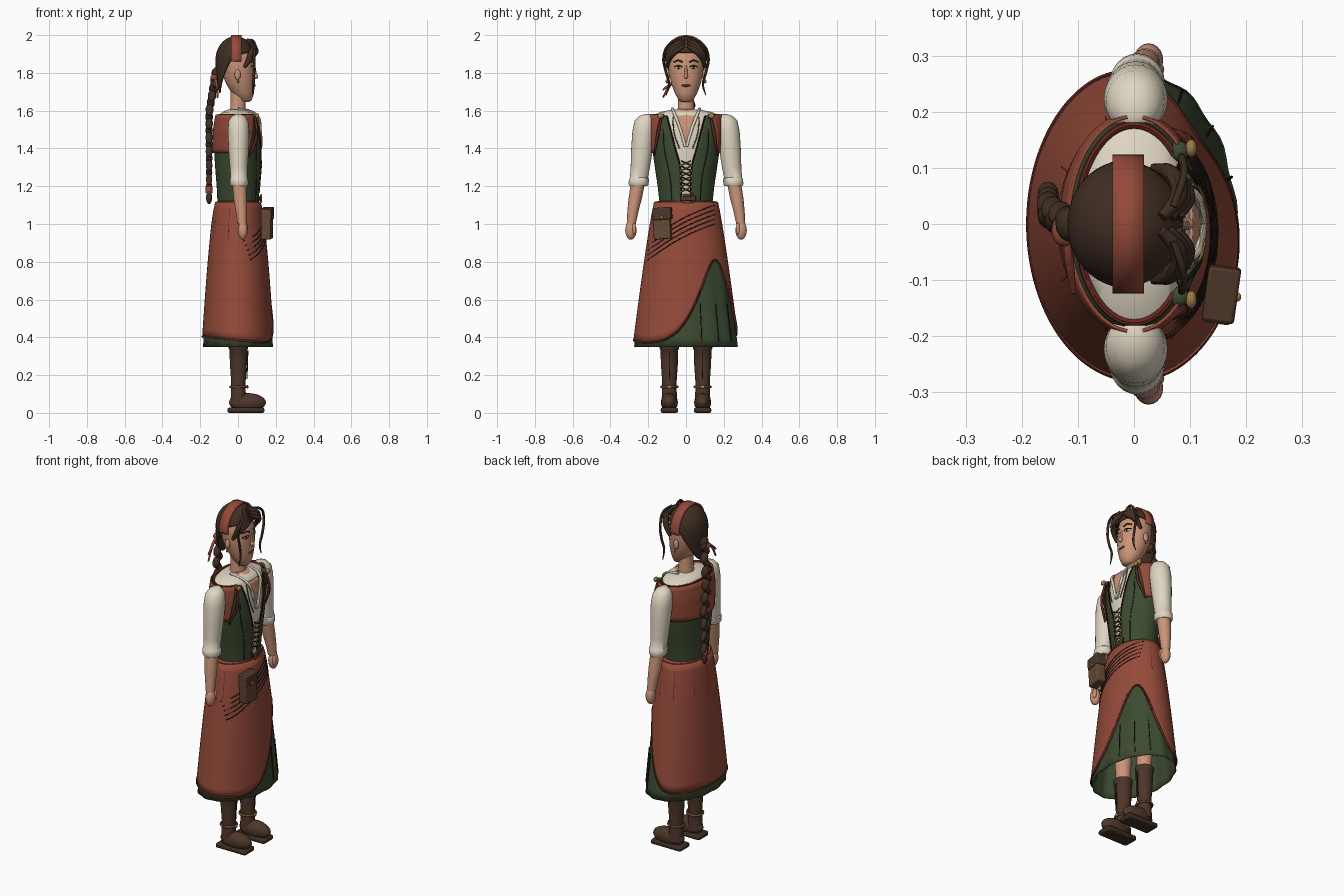
import bpy, bmesh, math
from math import sin, cos, pi, radians, exp, asin
from mathutils import Vector

cube = bpy.data.objects.get("Cube")
if cube:
    bpy.data.objects.remove(cube, do_unlink=True)

def material(name, *rgb):
    m = bpy.data.materials.new(name)
    m.use_nodes = True
    m.diffuse_color = (*rgb, 1)
    bsdf = m.node_tree.nodes["Principled BSDF"]
    bsdf.inputs["Base Color"].default_value = (*rgb, 1)
    bsdf.inputs["Roughness"].default_value = 0.8
    return m

RED = material("rust_red", .3, .07, .042)
WINE = material("dark_red", .12, .02, .015)
GREEN = material("forest_green", .045, .07, .03)
HAIR = material("dark_brown_hair", .05, .027, .016)
BOOT = material("boot_brown", .075, .037, .023)
LEATHER = material("pouch_leather", .13, .065, .035)
CREAM = material("cream_linen", .74, .67, .54)
SKIN = material("skin", .6, .3, .19)
GOLD = material("old_gold", .35, .22, .06)
DARK = material("near_black", .015, .01, .008)

def finish(ob, mat, angle=45):
    ob.data.materials.clear()
    ob.data.materials.append(mat)
    bpy.ops.object.select_all(action='DESELECT')
    ob.select_set(True)
    bpy.context.view_layer.objects.active = ob
    bpy.ops.object.shade_smooth_by_angle(angle=radians(angle))
    return ob

def from_bmesh(name, bm, mat):
    bmesh.ops.recalc_face_normals(bm, faces=bm.faces)
    me = bpy.data.meshes.new(name)
    bm.to_mesh(me)
    bm.free()
    ob = bpy.data.objects.new(name, me)
    bpy.context.collection.objects.link(ob)
    return finish(ob, mat)

def sheet(name, f, nu, nv, mat, closed=False, thick=.006):
    """Cloth-like surface f(u, v), both 0..1, with a little thickness."""
    bm = bmesh.new()
    rows = [[bm.verts.new(f(i / nu, j / nv)) for i in range(nu if closed else nu + 1)]
            for j in range(nv + 1)]
    for a, b in zip(rows, rows[1:]):
        for i in range(nu):
            k = (i + 1) % len(a)
            bm.faces.new((a[i], a[k], b[k], b[i]))
    ob = from_bmesh(name, bm, mat)
    mod = ob.modifiers.new("thickness", 'SOLIDIFY')
    mod.thickness, mod.offset = thick, 0
    return ob

def loft(name, rings, mat, n=24):
    """Closed body through horizontal ellipses (z, cx, cy, rx, ry)."""
    bm = bmesh.new()
    loops = [[bm.verts.new((cx + rx * cos(2 * pi * i / n), cy + ry * sin(2 * pi * i / n), z))
              for i in range(n)] for z, cx, cy, rx, ry in rings]
    for a, b in zip(loops, loops[1:]):
        for i in range(n):
            bm.faces.new((a[i], a[(i + 1) % n], b[(i + 1) % n], b[i]))
    bm.faces.new(loops[0])
    bm.faces.new(loops[-1])
    return from_bmesh(name, bm, mat)

def tube(name, pts, r, mat, taper=None, closed=False, smooth=True):
    cu = bpy.data.curves.new(name, 'CURVE')
    cu.dimensions, cu.bevel_depth, cu.bevel_resolution = '3D', r, 2
    cu.use_fill_caps, cu.resolution_u = True, 5
    sp = cu.splines.new('BEZIER' if smooth else 'POLY')
    nodes = sp.bezier_points if smooth else sp.points
    nodes.add(len(pts) - 1)
    for i, (node, p) in enumerate(zip(nodes, pts)):
        node.co = p if smooth else (*p, 1)
        node.radius = taper[i] if taper else 1
        if smooth:
            node.handle_left_type = node.handle_right_type = 'AUTO'
    sp.use_cyclic_u = closed
    ob = bpy.data.objects.new(name, cu)
    bpy.context.collection.objects.link(ob)
    bpy.ops.object.select_all(action='DESELECT')
    ob.select_set(True)
    bpy.context.view_layer.objects.active = ob
    bpy.ops.object.convert(target='MESH')
    return finish(bpy.context.object, mat)

def ball(name, loc, size, mat, rot=(0, 0, 0)):
    bpy.ops.mesh.primitive_uv_sphere_add(segments=20, ring_count=12, location=loc, rotation=rot)
    ob = bpy.context.object
    ob.name, ob.scale = name, size
    return finish(ob, mat)

def box(name, loc, size, mat, bevel=.006, rot=(0, 0, 0)):
    bpy.ops.mesh.primitive_cube_add(size=1, location=loc, rotation=rot)
    ob = bpy.context.object
    ob.name, ob.scale = name, size
    bpy.ops.object.transform_apply(location=False, rotation=False)
    mod = ob.modifiers.new("bevel", 'BEVEL')
    mod.width, mod.segments = bevel, 2
    return finish(ob, mat, 30)

def mix(a, b, t):
    return a + (b - a) * t

# Skirts: wide ellipse growing downwards, wrapped overskirt with a swept hem
def skirt(a, z, off=0):
    t = min(1, max(0, (1.12 - z) / .77))
    return ((.115 + .075 * t ** .65 + off) * cos(a), (.165 + .115 * t ** .85 + off) * sin(a), z)

def hem(a):
    d = math.degrees((a - radians(45) + pi) % (2 * pi) - pi)
    return .385 - .02 * cos(a) + .44 * exp(-(d / (34 if d > 0 else 40)) ** 2)

def under(u, v):
    a = 2 * pi * u
    return skirt(a, mix(1.1, .35, v), -.009 + .003 * v * sin(14 * a))

sheet("underskirt", under, 84, 16, GREEN, True, .004)
sheet("overskirt", lambda u, v: skirt(2 * pi * u, mix(1.115, hem(2 * pi * u), v)), 96, 18, RED, True)
tube("overskirt_hem", [skirt(a, hem(a)) for a in (2 * pi * i / 64 for i in range(64))], .006, WINE, closed=True)
loft("waistband", [(1.1, 0, 0, .115, .166), (1.118, 0, 0, .114, .164), (1.124, 0, 0, .1, .13)], RED, 48)

def on_skirt(y, z, off=.003):
    return skirt(asin(y / skirt(pi / 2, z)[1]), z, off)

for k in range(5):
    tube("wrap_fold", [on_skirt(mix(-.2, .15, i / 8), mix(.81, 1, i / 8) + .025 * k + .02 * sin(pi * i / 8))
                       for i in range(9)], .0028, DARK)
for deg in (75, 110, 150, 180, 210, 250, 285):
    tube("waist_pleat", [skirt(radians(deg), z, .001) for z in (1.08, 1.0, .92)], .0025, WINE)
for deg in (18, 40, 62):
    tube("underskirt_pleat", [skirt(radians(deg), z, -.005) for z in (.38, .48, .58)], .0025, DARK)

# Torso: blouse body, laced bodice and shoulder cape
TORSO = [(1.1, .103, .134), (1.2, .108, .145), (1.3, .116, .16), (1.4, .122, .174),
         (1.5, .118, .185), (1.575, .105, .18)]

def torso(a, z, off=0):
    for (z0, x0, y0), (z1, x1, y1) in zip(TORSO, TORSO[1:]):
        if z <= z1 or z1 == TORSO[-1][0]:
            t = (z - z0) / (z1 - z0)
            return ((mix(x0, x1, t) + off) * cos(a), (mix(y0, y1, t) + off) * sin(a), z)

def on_torso(y, z, off=.004):
    return torso(asin(y / torso(pi / 2, z, off)[1]), z, off)

loft("blouse", [(z, 0, 0, x - .006, y - .006) for z, x, y in TORSO]
     + [(1.592, 0, 0, .085, .14), (1.605, 0, 0, .055, .075)], CREAM, 48)

def gap(z):
    return .025 + max(0, z - 1.28) * .26

def bodice(u, v):
    z = mix(1.1, 1.575, v)
    a = asin(gap(z) / torso(pi / 2, z)[1])
    return torso(mix(a, 2 * pi - a, u), z, .002)

def cape(u, v):
    a = radians(mix(44, 64, v))
    return torso(mix(a, 2 * pi - a, u), mix(1.58, 1.375, v), .012)

sheet("bodice", bodice, 64, 20, GREEN)
sheet("shoulder_cape", cape, 56, 8, RED)
tube("cape_collar", [torso(2 * pi * i / 40, 1.575, -.004) for i in range(5, 36)], .007, WINE)
sheet("open_neckline", lambda u, v: on_torso(mix(-1, 1, u) * mix(.004, .05, v), mix(1.42, 1.575, v), -.003),
      8, 8, SKIN)
loft("bare_collar", [(1.575, .07, 0, .03, .05), (1.61, .02, 0, .035, .045)], SKIN)
for s in (1, -1):
    tube("blouse_collar", [on_torso(s * y, z, .001) for y, z in ((.004, 1.41), (.03, 1.5), (.058, 1.575))]
         + [(0, s * .072, 1.61)], .008, CREAM)
    tube("bodice_edge", [on_torso(s * gap(z), z) for z in (1.12, 1.2, 1.3, 1.4, 1.5, 1.57)], .004, DARK)
    tube("bodice_seam", [on_torso(s * y, z) for y, z in ((.075, 1.12), (.085, 1.25), (.115, 1.4), (.12, 1.5))], .0025, DARK)
    tube("neck_cord", [on_torso(s * y, z, .006) for y, z in ((.07, 1.57), (.062, 1.48), (.035, 1.4))], .003, GOLD)
    tube("cape_cord", [on_torso(s * .13, 1.57, .016), on_torso(s * .15, 1.47, .024), on_torso(s * .17, 1.36, .02)],
         .009, WINE, (.6, 1, .5))
    ball("shoulder_knot", (.08, s * .13, 1.57), (.018, .018, .014), GREEN)
    ball("shoulder_brooch", (.102, s * .135, 1.572), (.01, .016, .014), GOLD)

# Lacing and buckle
for k in range(6):
    z = 1.17 + .028 * k
    for s in (1, -1):
        tube("lace", [on_torso(-s * .026, z, .008), on_torso(s * .026, z + .024, .008)], .0035, GOLD if s > 0 else DARK)
        ball("lace_eyelet", on_torso(s * .028, z, .006), (.004, .006, .006), GOLD)
tube("buckle", [(.122, .012 + y * .028, 1.135 + z * .02) for y, z in ((-1, -1), (1, -1), (1, 1), (-1, 1))],
     .005, GOLD, closed=True, smooth=False)
box("buckle_strap", (.116, .012, 1.135), (.01, .08, .024), BOOT, .003)

# Belt pouch
tilt = (radians(4), 0, radians(-8))
box("pouch", (.153, -.127, 1.0), (.052, .092, .16), LEATHER, rot=tilt)
box("pouch_flap", (.156, -.125, 1.055), (.058, .098, .065), BOOT, rot=tilt)
ball("pouch_button", (.185, -.13, 1.035), (.006, .008, .008), GOLD)

# Arms and legs, mirrored
for s in (1, -1):
    loft("sleeve", [(z, x, s * y, r, r + .004) for z, x, y, r in (
        (1.582, .002, .2, .012), (1.572, .002, .208, .035), (1.545, .002, .217, .052), (1.49, .003, .223, .057),
        (1.4, .003, .232, .054), (1.3, .004, .242, .047), (1.245, .005, .249, .044), (1.24, .005, .249, .049),
        (1.21, .006, .251, .049), (1.2, .006, .252, .042))], CREAM)
    loft("forearm", [(z, x, s * y, r, r) for z, x, y, r in (
        (1.24, .006, .25, .038), (1.13, .012, .27, .035), (1.06, .018, .282, .029), (1.0, .022, .29, .024))], SKIN)
    ball("hand", (.026, s * .292, .967), (.026, .03, .05), SKIN)
    ball("thumb", (.044, s * .275, .975), (.01, .011, .03), SKIN)
    y = s * .088
    loft("leg", [(.3, .002, y, .036, .036), (.5, .002, y, .046, .046), (.95, 0, y * .8, .06, .06)], SKIN)
    loft("boot_shaft", [(z, .002, y, r, r) for z, r in (
        (.05, .042), (.11, .039), (.16, .038), (.26, .045), (.335, .047), (.34, .051), (.365, .051), (.368, .04))], BOOT)
    ball("boot_foot", (.05, y, .055), (.098, .045, .05), BOOT)
    box("boot_sole", (.042, y, .014), (.196, .092, .028), HAIR, .01)
    tube("ankle_strap", [(.002 + .042 * cos(i * pi / 6), y + .042 * sin(i * pi / 6), .138) for i in range(12)],
         .007, LEATHER, closed=True)
    ball("ankle_buckle", (.05, y, .138), (.005, .012, .01), GOLD)
    tube("boot_seam", [(.047, y, .18), (.05, y, .26), (.052, y, .33)], .003, DARK)

# Head and face
loft("neck", [(1.57, 0, 0, .048, .05), (1.62, 0, 0, .04, .043), (1.75, 0, 0, .04, .042)], SKIN)
loft("head", [(z, x, 0, rx, ry) for z, x, rx, ry in (
    (1.645, .042, .015, .02), (1.655, .038, .034, .038), (1.69, .026, .058, .058), (1.74, .014, .076, .077),
    (1.79, .004, .086, .089), (1.85, -.002, .09, .095), (1.91, -.008, .085, .09), (1.96, -.01, .05, .055))], SKIN, 32)
ball("nose", (.093, 0, 1.782), (.014, .011, .014), SKIN)
tube("nose_bridge", [(.086, 0, 1.84), (.092, 0, 1.785)], .009, SKIN, (.6, 1))
ball("lips", (.086, 0, 1.733), (.007, .023, .007), WINE)
for s in (1, -1):
    ball("eye", (.078, s * .039, 1.828), (.006, .017, .008), CREAM, (0, 0, s * .4))
    ball("iris", (.082, s * .038, 1.828), (.004, .007, .008), DARK)
    tube("eyelash", [(.087, s * .02, 1.832), (.083, s * .039, 1.838), (.07, s * .06, 1.832)], .003, DARK)
    tube("eyebrow", [(.088, s * .018, 1.857), (.083, s * .04, 1.866), (.07, s * .064, 1.858)], .004, HAIR)
    ball("ear", (-.002, s * .096, 1.79), (.016, .01, .028), SKIN)
    ball("earring", (0, s * .102, 1.755), (.006, .006, .01), GOLD)
    for k in range(3):
        tube("fringe_lock", [(.05 + .014 * k, s * .012, 1.975 - .017 * k), (.08 + .007 * k, s * .05, 1.95 - .016 * k),
                             (.068, s * .088, 1.9 - .01 * k), (.035, s * .1, 1.83)], .016, HAIR, (.6, 1, 1, .5))
    tube("loose_strand", [(.07, s * .03, 1.975), (.088, s * .085, 1.955), (.085, s * .118, 1.89), (.085, s * .105, 1.8),
                          (.08, s * .09, 1.74), (.078, s * .105, 1.68)], .007, HAIR, (1, 1, 1, 1, .9, .3))

# Hair cap with a low nape, and the headband over it
def hair(u, v):
    a = 2 * pi * u
    p = v * radians(91 - 27 * cos(a) + 8 * cos(2 * a))
    return (-.013 + .102 * sin(p) * cos(a), .11 * sin(p) * sin(a), 1.87 + (.12 if p < pi / 2 else .3) * cos(p))

sheet("hair_cap", hair, 48, 16, HAIR, True, .008)
sheet("headband", lambda u, v: (mix(-.038, .018, v), .12 * sin(mix(-1.65, 1.65, u)), 1.87 + .126 * cos(mix(-1.65, 1.65, u))),
      32, 2, RED, thick=.008)

# Braid with ribbon
for i in range(17):
    t, s = i / 16, (-1) ** i
    ball("braid_strand", (-.118 - .035 * min(1, t * 3), .045 * min(1, t * 1.6) + s * .009, mix(1.79, 1.2, t)),
         (mix(.023, .016, t), mix(.019, .014, t), .034), HAIR, (s * .5, 0, 0))
ball("braid_root", (-.112, 0, 1.8), (.028, .032, .03), HAIR)
tube("braid_tie", [(-.153, .045, 1.2), (-.153, .045, 1.165)], .018, RED)
ball("braid_tail", (-.153, .045, 1.14), (.016, .016, .035), HAIR)
ball("ribbon_knot", (-.125, -.012, 1.775), (.022, .028, .018), RED)
for z in (1.67, 1.71):
    tube("ribbon_tail", [(-.122, -.02, 1.775), (-.115, -.07, 1.75), (-.108, -.122, z)], .009, RED, (1, .9, .5))
